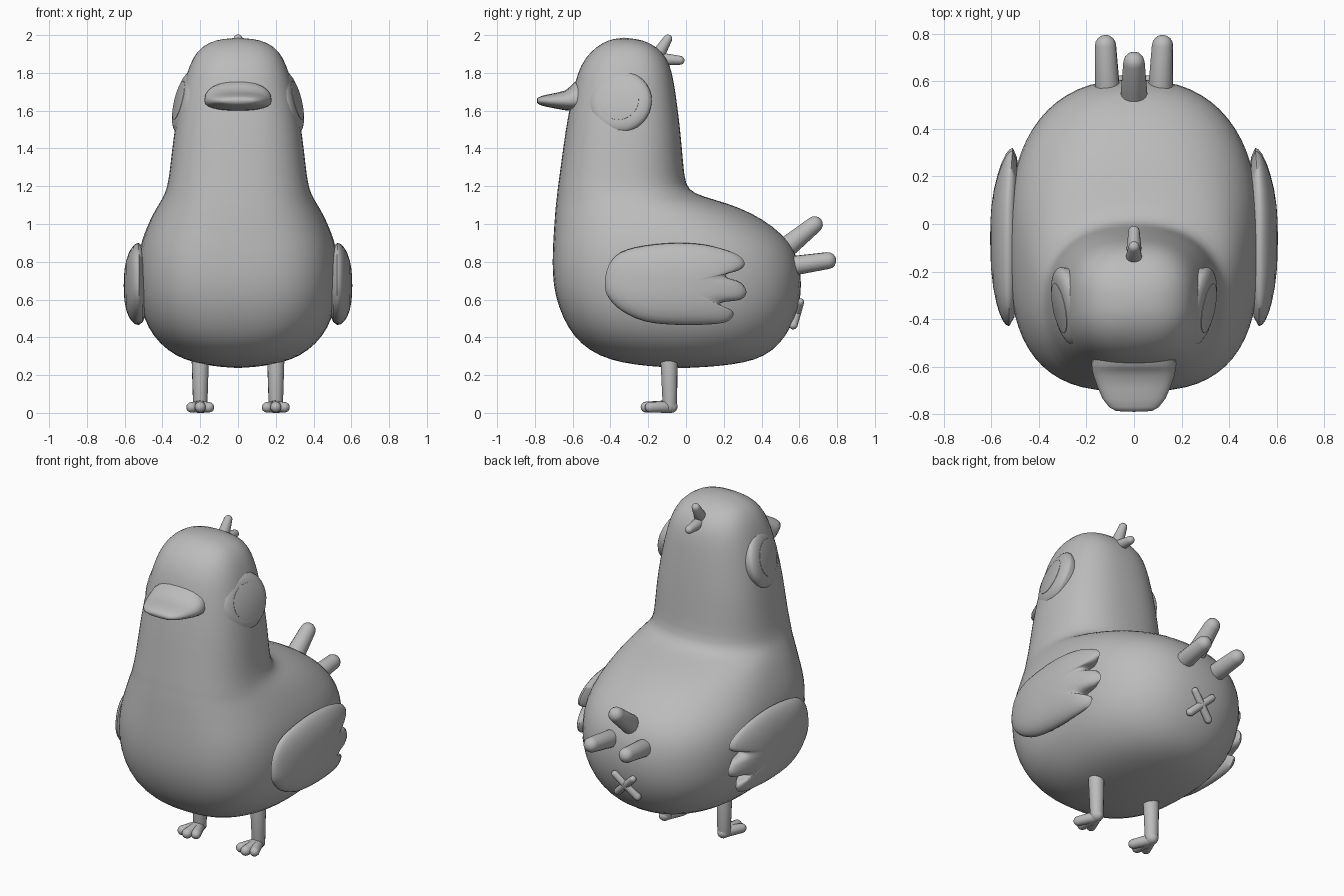
import bpy, bmesh, math
from mathutils import Vector

if "Cube" in bpy.data.objects:
    bpy.data.objects.remove(bpy.data.objects["Cube"])

grey = bpy.data.materials.new("plain grey")
grey.diffuse_color = (0.5, 0.5, 0.5, 1)
grey.use_nodes = True
grey.node_tree.nodes["Principled BSDF"].inputs["Base Color"].default_value = grey.diffuse_color


def finish(name, bm, angle=60, subdiv=0):
    bmesh.ops.recalc_face_normals(bm, faces=bm.faces)
    me = bpy.data.meshes.new(name)
    bm.to_mesh(me)
    bm.free()
    ob = bpy.data.objects.new(name, me)
    bpy.context.collection.objects.link(ob)
    me.materials.append(grey)
    if subdiv:
        ob.modifiers.new("Smooth", 'SUBSURF').levels = subdiv
        ob.modifiers["Smooth"].render_levels = subdiv
    bpy.ops.object.select_all(action='DESELECT')
    ob.select_set(True)
    bpy.context.view_layer.objects.active = ob
    bpy.ops.object.shade_smooth_by_angle(angle=math.radians(angle))
    return ob


def skin(bm, rings, start, end):
    """Join equal rings of points into a tube closed by a pole at each end."""
    rows = [[bm.verts.new(p) for p in r] for r in rings]
    n = len(rows[0])
    for a, b in zip(rows, rows[1:]):
        for i in range(n):
            j = (i + 1) % n
            bm.faces.new((a[i], a[j], b[j], b[i]))
    for row, pole in ((rows[0], start), (rows[-1], end)):
        p = bm.verts.new(pole)
        for i in range(n):
            bm.faces.new((row[i], row[(i + 1) % n], p))


def spow(v, e):
    return math.copysign(abs(v) ** e, v)


def capsule(bm, a, b, ra, rb, n=14):
    """Tapered rod with rounded ends from a to b."""
    a, b = Vector(a), Vector(b)
    d = (b - a).normalized()
    u = d.orthogonal().normalized()
    w = d.cross(u)
    stations = [(a - d * ra * math.sin(t), ra * math.cos(t)) for t in (1.2, 0.8, 0.4, 0)]
    stations += [(b + d * rb * (math.sin(t) - 1), rb * math.cos(t)) for t in (0, 0.4, 0.8, 1.2)]
    rings = [[c + (u * math.cos(k * math.tau / n) + w * math.sin(k * math.tau / n)) * r
              for k in range(n)] for c, r in stations]
    skin(bm, rings, a - d * ra, b)


def rods(name, *parts):
    bm = bmesh.new()
    for p in parts:
        capsule(bm, *p)
    return finish(name, bm)


# Body, neck and head: height, front y, back y, half width, squareness of front and back
sections = [
    (0.247, -0.20, 0.17, 0.13, 2, 2), (0.265, -0.34, 0.31, 0.23, 2.2, 2.1),
    (0.30, -0.46, 0.42, 0.33, 2.4, 2.2), (0.365, -0.56, 0.50, 0.415, 2.6, 2.3),
    (0.45, -0.627, 0.557, 0.48, 2.75, 2.35), (0.56, -0.678, 0.602, 0.518, 2.85, 2.4),
    (0.68, -0.706, 0.617, 0.532, 2.9, 2.4), (0.80, -0.71, 0.602, 0.532, 2.9, 2.4),
    (0.90, -0.706, 0.557, 0.517, 2.8, 2.3), (0.99, -0.70, 0.462, 0.482, 2.7, 2.2),
    (1.06, -0.695, 0.347, 0.448, 2.65, 2.15), (1.11, -0.69, 0.222, 0.418, 2.6, 2.15),
    (1.145, -0.685, 0.09, 0.397, 2.55, 2.2), (1.18, -0.682, 0.01, 0.381, 2.5, 2.3),
    (1.25, -0.672, -0.008, 0.366, 2.5, 2.4), (1.40, -0.652, -0.02, 0.35, 2.5, 2.5),
    (1.55, -0.63, -0.035, 0.33, 2.5, 2.5), (1.70, -0.60, -0.055, 0.298, 2.5, 2.5),
    (1.80, -0.575, -0.072, 0.272, 2.5, 2.5), (1.88, -0.535, -0.10, 0.24, 2.5, 2.5),
    (1.94, -0.475, -0.155, 0.195, 2.5, 2.5), (1.975, -0.41, -0.23, 0.12, 2.3, 2.3),
]
N = 32
bm = bmesh.new()
rings = []
for z, f, b, w, ef, eb in sections:
    ring = []
    for k in range(N):
        t = k * math.tau / N
        e = 2 / (eb if math.sin(t) > 0 else ef)
        ring.append((w * spow(math.cos(t), e), (f + b) / 2 + (b - f) / 2 * spow(math.sin(t), e), z))
    rings.append(ring)
skin(bm, rings, (0, -0.01, 0.236), (0, -0.33, 1.988))
finish("body", bm, 80, 1)

# Beak: y, half width, top, bottom around a fixed lip height
bm = bmesh.new()
rings = []
for y, w, top, bot in [(-0.50, 0.172, 1.765, 1.60), (-0.59, 0.178, 1.752, 1.60),
                       (-0.61, 0.177, 1.73, 1.60), (-0.64, 0.17, 1.706, 1.602),
                       (-0.69, 0.152, 1.694, 1.611), (-0.735, 0.132, 1.685, 1.62),
                       (-0.77, 0.105, 1.676, 1.629), (-0.787, 0.075, 1.666, 1.638)]:
    ring = []
    for k in range(24):
        t = k * math.tau / 24
        s = spow(math.sin(t), 0.85)
        ring.append((w * spow(math.cos(t), 0.85), y,
                     1.652 + s * ((top - 1.652) if s > 0 else (1.652 - bot))))
    rings.append(ring)
skin(bm, rings, (0, -0.5, 1.66), (0, -0.79, 1.653))
finish("beak", bm, 60)

# Wing outline as (y, z), fingers at the rear
outline = [(-0.43, 0.68), (-0.41, 0.78), (-0.345, 0.85), (-0.22, 0.885), (-0.05, 0.90), (0.10, 0.89),
           (0.22, 0.86), (0.29, 0.825), (0.31, 0.785), (0.28, 0.755), (0.215, 0.735), (0.22, 0.715),
           (0.29, 0.69), (0.32, 0.64), (0.29, 0.60), (0.19, 0.585), (0.19, 0.565), (0.24, 0.545),
           (0.25, 0.515), (0.21, 0.48), (0.10, 0.467), (-0.07, 0.467), (-0.22, 0.485),
           (-0.34, 0.54), (-0.41, 0.61)]


def catmull(p0, p1, p2, p3, t):
    return 0.5 * (2 * p1 + (p2 - p0) * t + (2 * p0 - 5 * p1 + 4 * p2 - p3) * t * t
                  + (3 * p1 - p0 - 3 * p2 + p3) * t ** 3)


pts = [Vector(p) for p in outline]
M = len(pts)
curve = [catmull(pts[i - 1], pts[i], pts[(i + 1) % M], pts[(i + 2) % M], t)
         for i in range(M) for t in (0, 0.33, 0.67)]
mid = Vector((-0.06, 0.675))


def wing_x(p, height):
    return 0.525 - 0.15 * max(0, p.x) ** 2 + height


def wing_point(p, s):
    """Scale the outline inward while easing the finger notches into an oval."""
    d = p - mid
    oval = d / ((abs(d.x) / 0.34) ** 2.4 + (abs(d.y) / 0.215) ** 2.4) ** (1 / 2.4)
    return mid + oval.lerp(d, s ** 4) * s


for side, label in ((1, "right"), (-1, "left")):
    # Wing: domed pad following the outline
    bm = bmesh.new()
    rings = []
    for s, sign in [(0.3, -1), (0.7, -1), (0.92, -1), (1, 1), (0.985, 1), (0.95, 1),
                    (0.88, 1), (0.77, 1), (0.6, 1), (0.4, 1), (0.2, 1)]:
        h = math.sqrt(1 - s ** 2.4) * (0.08 if sign > 0 else -0.05)
        ring = []
        for p in curve:
            q = wing_point(p, s)
            ring.append((side * wing_x(q, h), q.x, q.y))
        rings.append(ring)
    skin(bm, rings, (side * wing_x(mid, -0.05), *mid), (side * wing_x(mid, 0.08), *mid))
    finish(label + "_wing", bm, 75)

    # Eye: softly domed disc with a thin pupil plate, tilted forward and up
    normal = Vector((side, -0.2, 0.25)).normalized()
    u = normal.orthogonal().normalized()
    v = normal.cross(u)
    centre = Vector((side * 0.295, -0.35, 1.65))
    for name, base, profile in (
            ("eye", 0, [(0.16, -0.045), (0.168, -0.02), (0.166, -0.008), (0.155, 0.004),
                        (0.135, 0.014), (0.108, 0.02)]),
            ("pupil", 0.02, [(0.106, -0.003), (0.106, 0.002), (0.1, 0.004)])):
        bm = bmesh.new()
        c = centre + normal * base
        rings = [[c + normal * h + (u * math.cos(k * math.tau / 32) + v * math.sin(k * math.tau / 32)) * r
                  for k in range(32)] for r, h in profile]
        skin(bm, rings, c + normal * profile[0][1], c + normal * (profile[-1][1] + 0.002))
        finish(label + "_" + name, bm, 50)

    # Leg and three toed foot
    x = side * 0.2
    rods(label + "_leg", ((x, -0.09, 0.32), (x, -0.085, 0.0), 0.047, 0.038))
    rods(label + "_foot", ((x, -0.078, 0.034), (x, -0.24, 0.03), 0.034, 0.029),
         ((x, -0.09, 0.032), (x + 0.058, -0.215, 0.029), 0.032, 0.028),
         ((x, -0.09, 0.032), (x - 0.058, -0.215, 0.029), 0.032, 0.028))

    # Lower tail feather
    rods(label + "_tail_feather", ((side * 0.11, 0.54, 0.775), (side * 0.122, 0.795, 0.813), 0.053, 0.045))

# Upper tail feather and head tuft
rods("upper_tail_feather", ((0, 0.50, 0.85), (0, 0.715, 1.025), 0.06, 0.045))
rods("upper_tuft", ((0, -0.145, 1.90), (0, -0.084, 2.0), 0.036, 0.024))
rods("lower_tuft", ((0, -0.12, 1.872), (0, -0.008, 1.865), 0.033, 0.024))

# Crossed mark under the tail
rods("rear_cross", ((-0.065, 0.568, 0.465), (0.075, 0.61, 0.60), 0.023, 0.02),
     ((0.065, 0.568, 0.465), (-0.075, 0.61, 0.60), 0.023, 0.02))
